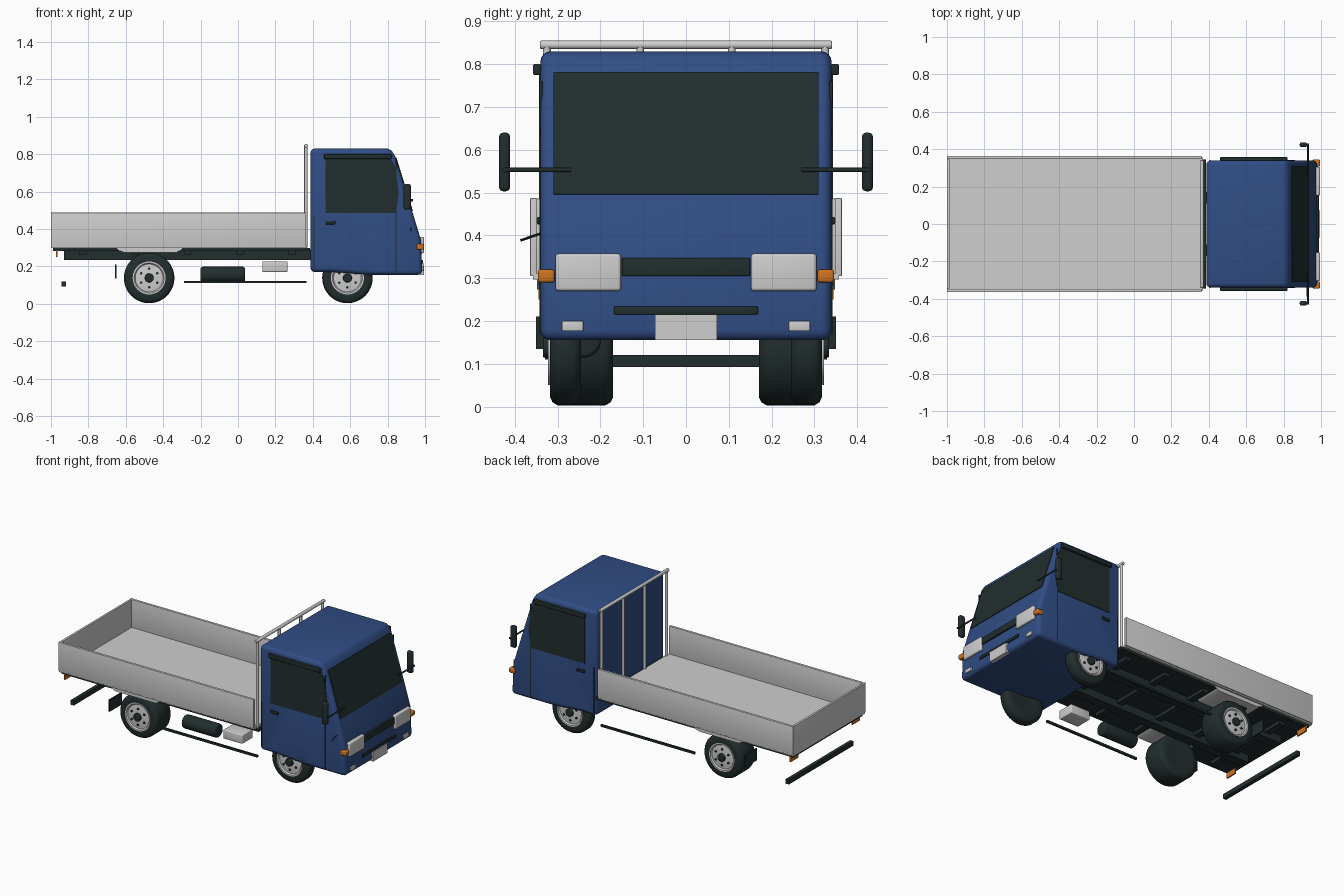
import bpy, bmesh, math
from mathutils import Vector, Matrix

if "Cube" in bpy.data.objects:
    bpy.data.objects.remove(bpy.data.objects["Cube"])


def mat(name, rgb):
    m = bpy.data.materials.new(name)
    m.diffuse_color = (*rgb, 1)
    m.use_nodes = True
    m.node_tree.nodes["Principled BSDF"].inputs["Base Color"].default_value = m.diffuse_color
    return m


BLUE = mat("blue paint", (0.03, 0.075, 0.235))
DARK = mat("dark rubber and glass", (0.016, 0.027, 0.027))
GREY = mat("light grey metal", (0.62, 0.62, 0.62))
ORANGE = mat("orange lamp", (0.62, 0.17, 0.015))


def finish(bm, name, m, bevel=0, segs=3, smooth=True):
    bmesh.ops.recalc_face_normals(bm, faces=bm.faces[:])
    me = bpy.data.meshes.new(name)
    bm.to_mesh(me)
    bm.free()
    ob = bpy.data.objects.new(name, me)
    bpy.context.collection.objects.link(ob)
    me.materials.append(m)
    bpy.ops.object.select_all(action='DESELECT')
    ob.select_set(True)
    bpy.context.view_layer.objects.active = ob
    if bevel:
        b = ob.modifiers.new("round", 'BEVEL')
        b.width, b.segments = bevel, segs
        b.limit_method, b.angle_limit = 'ANGLE', math.radians(35)
        bpy.ops.object.modifier_apply(modifier="round")
    if smooth:
        bpy.ops.object.shade_smooth_by_angle(angle=math.radians(35))
    return ob


def box(name, x, y, z, m, bevel=0):
    """Box from three (low, high) ranges."""
    bm = bmesh.new()
    bmesh.ops.create_cube(bm, size=1)
    for v in bm.verts:
        v.co = Vector([(a + b) / 2 + c * (b - a) for (a, b), c in zip((x, y, z), v.co)])
    return finish(bm, name, m, bevel)


def rod(name, p, q, r, m, bevel=0, n=24):
    """Cylinder between two points."""
    p, q = Vector(p), Vector(q)
    bm = bmesh.new()
    bmesh.ops.create_cone(bm, cap_ends=True, segments=n, radius1=r, radius2=r, depth=(q - p).length)
    rot = (q - p).to_track_quat('Z', 'Y').to_matrix().to_4x4()
    bm.transform(Matrix.Translation((p + q) / 2) @ rot)
    return finish(bm, name, m, bevel)


def prism(name, pts, y0, y1, m, bevel=0, segs=3):
    """Side profile (x, z) extruded across y."""
    bm = bmesh.new()
    f = bm.faces.new([bm.verts.new((x, y0, z)) for x, z in pts])
    ext = bmesh.ops.extrude_face_region(bm, geom=[f])
    for g in ext['geom']:
        if isinstance(g, bmesh.types.BMVert):
            g.co.y = y1
    return finish(bm, name, m, bevel, segs)


def lathe(name, x, z, s, prof, m):
    """Profile (radius, y) spun around a wheel axle, s = side."""
    bm = bmesh.new()
    vs = [bm.verts.new((x + r, s * y, z)) for r, y in prof]
    es = [bm.edges.new(e) for e in zip(vs, vs[1:])]
    bmesh.ops.spin(bm, geom=vs + es, cent=(x, 0, z), axis=(0, 1, 0),
                   angle=2 * math.pi, steps=48)
    bmesh.ops.remove_doubles(bm, verts=bm.verts[:], dist=1e-5)
    return finish(bm, name, m)


def span(s, a, b):
    return tuple(sorted((s * a, s * b)))


# cab shell with wheel arch cut through
cab = prism("cab", [(0.387, 0.17), (0.387, 0.83), (0.815, 0.83), (0.842, 0.785), (0.93, 0.50),
                    (0.977, 0.345), (0.985, 0.155), (0.70, 0.155), (0.50, 0.17)],
            -0.34, 0.34, BLUE, 0.024, 4)
cut = rod("arch_cutter", (0.585, -0.5, 0.14), (0.585, 0.5, 0.14), 0.162, BLUE, n=64)
cut.hide_render = True
b = cab.modifiers.new("arch", 'BOOLEAN')
b.operation, b.object, b.solver = 'DIFFERENCE', cut, 'EXACT'
bpy.context.view_layer.objects.active = cab
bpy.ops.object.modifier_apply(modifier="arch")
bpy.data.objects.remove(cut)
bpy.ops.object.select_all(action='DESELECT')
cab.select_set(True)
bpy.ops.object.shade_smooth_by_angle(angle=math.radians(35))

# windscreen lies on the sloped front
prism("windscreen", [(0.840, 0.78), (0.928, 0.495), (0.935, 0.497), (0.847, 0.782)], -0.31, 0.31, DARK)

# front face details
box("grille", (0.965, 0.988), (-0.15, 0.15), (0.305, 0.347), DARK, 0.003)
box("lower_intake", (0.97, 0.990), (-0.168, 0.168), (0.215, 0.234), DARK, 0.003)
box("number_plate", (0.97, 0.994), (-0.072, 0.072), (0.155, 0.215), GREY)

for s, side in ((-1, "right"), (1, "left")):
    # lamps
    box(side + "_headlight", (0.955, 0.994), span(s, 0.152, 0.305), (0.27, 0.357), GREY, 0.007)
    box(side + "_indicator", (0.955, 0.994), span(s, 0.307, 0.346), (0.29, 0.32), ORANGE, 0.006)
    box(side + "_fog_light", (0.97, 0.992), span(s, 0.24, 0.29), (0.176, 0.20), GREY, 0.003)
    box(side + "_tail_light", (-0.973, -0.964), span(s, 0.27, 0.345), (0.25, 0.285), ORANGE)
    # side window, visor, door seams and handle
    prism(side + "_window", [(0.467, 0.485), (0.467, 0.78), (0.815, 0.78), (0.84, 0.73),
                             (0.86, 0.595), (0.845, 0.485)], s * 0.338, s * 0.343, DARK)
    box(side + "_visor", (0.46, 0.82), span(s, 0.338, 0.358), (0.775, 0.80), DARK, 0.004)
    box(side + "_front_seam", (0.842, 0.848), span(s, 0.335, 0.342), (0.17, 0.76), DARK)
    box(side + "_rear_seam", (0.403, 0.409), span(s, 0.33, 0.3415), (0.19, 0.475), DARK)
    box(side + "_handle", (0.467, 0.52), span(s, 0.335, 0.349), (0.425, 0.443), DARK, 0.004)
    # mirror
    box(side + "_mirror", (0.886, 0.924), span(s, 0.411, 0.437), (0.503, 0.64), DARK, 0.01)
    rod(side + "_mirror_arm", (0.93, s * 0.42, 0.553), (0.93, s * 0.27, 0.553), 0.005, DARK, n=12)
    rod(side + "_mirror_joint", (0.935, s * 0.424, 0.553), (0.90, s * 0.424, 0.553), 0.006, DARK, n=12)

    # wheels: narrow front, wide rear
    for x, inner, end in ((0.585, 0.245, "front"), (-0.475, 0.17, "rear")):
        n, c = f"{side}_{end}_", 0.138
        lathe(n + "tyre", x, c, s, [(0, inner + 0.01), (0.08, inner), (0.115, inner), (0.128, inner + 0.006),
                                    (0.135, inner + 0.018), (0.135, 0.300), (0.128, 0.312),
                                    (0.115, 0.318), (0.088, 0.318), (0.084, 0.305), (0, 0.305)], DARK)
        lathe(n + "rim", x, c, s, [(0.088, 0.306), (0.088, 0.322), (0.080, 0.322), (0.074, 0.314),
                                   (0.045, 0.318), (0, 0.318)], GREY)
        rod(n + "hub", (x, s * 0.31, c), (x, s * 0.334, c), 0.024, DARK, 0.004)
        for i in range(6):
            a = i * math.pi / 3 + math.pi / 6
            px, pz = x + 0.05 * math.cos(a), c + 0.05 * math.sin(a)
            rod(n + f"bolt_{i}", (px, s * 0.31, pz), (px, s * 0.323, pz), 0.007, DARK, n=10)

    # rear fender, mudflap, side guard, chassis rail
    prism(side + "_fender", [(-0.65, 0.302), (-0.64, 0.288), (-0.61, 0.274), (-0.33, 0.274),
                             (-0.305, 0.288), (-0.295, 0.302)], s * 0.18, s * 0.348, GREY)
    box(side + "_mudflap", (-0.658, -0.65), span(s, 0.23, 0.35), (0.135, 0.21), DARK)
    box(side + "_side_guard", (-0.29, 0.365), span(s, 0.318, 0.33), (0.11, 0.123), DARK)
    box(side + "_chassis_rail", (-0.93, 0.39), span(s, 0.11, 0.17), (0.235, 0.29), DARK)
    # drop sides of the bed
    box(side + "_bed_wall", (-1, 0.362), span(s, 0.348, 0.364), (0.305, 0.487), GREY, 0.002)

# bed floor, tailgate and underside
box("bed_floor", (-1, 0.365), (-0.358, 0.358), (0.297, 0.311), GREY)
box("tailgate", (-1, -0.986), (-0.35, 0.35), (0.305, 0.486), GREY, 0.002)
box("bed_underside", (-0.99, 0.385), (-0.345, 0.345), (0.283, 0.2975), DARK)
for i in range(5):
    x = -0.85 + i * 0.28
    box(f"cross_member_{i}", (x, x + 0.04), (-0.3, 0.3), (0.262, 0.29), DARK)

# headboard rack behind the cab
for i, y in enumerate((-0.325, -0.107, 0.107, 0.325)):
    rod(f"rack_post_{i}", (0.363, y, 0.30), (0.363, y, 0.845), 0.009, GREY, n=12)
rod("rack_top_rail", (0.363, -0.341, 0.845), (0.363, 0.341, 0.845), 0.01, GREY, 0.003, n=16)

# parts hung under the bed
rod("fuel_tank", (-0.2, -0.24, 0.156), (0.037, -0.24, 0.156), 0.042, DARK, 0.01)
box("battery_box", (0.13, 0.265), (-0.335, -0.23), (0.17, 0.226), GREY, 0.005)
box("rear_bumper", (-0.943, -0.92), (-0.322, 0.322), (0.092, 0.12), DARK)
rod("marker_rod", (0.925, -0.387, 0.388), (0.925, -0.335, 0.406), 0.003, DARK, n=8)
